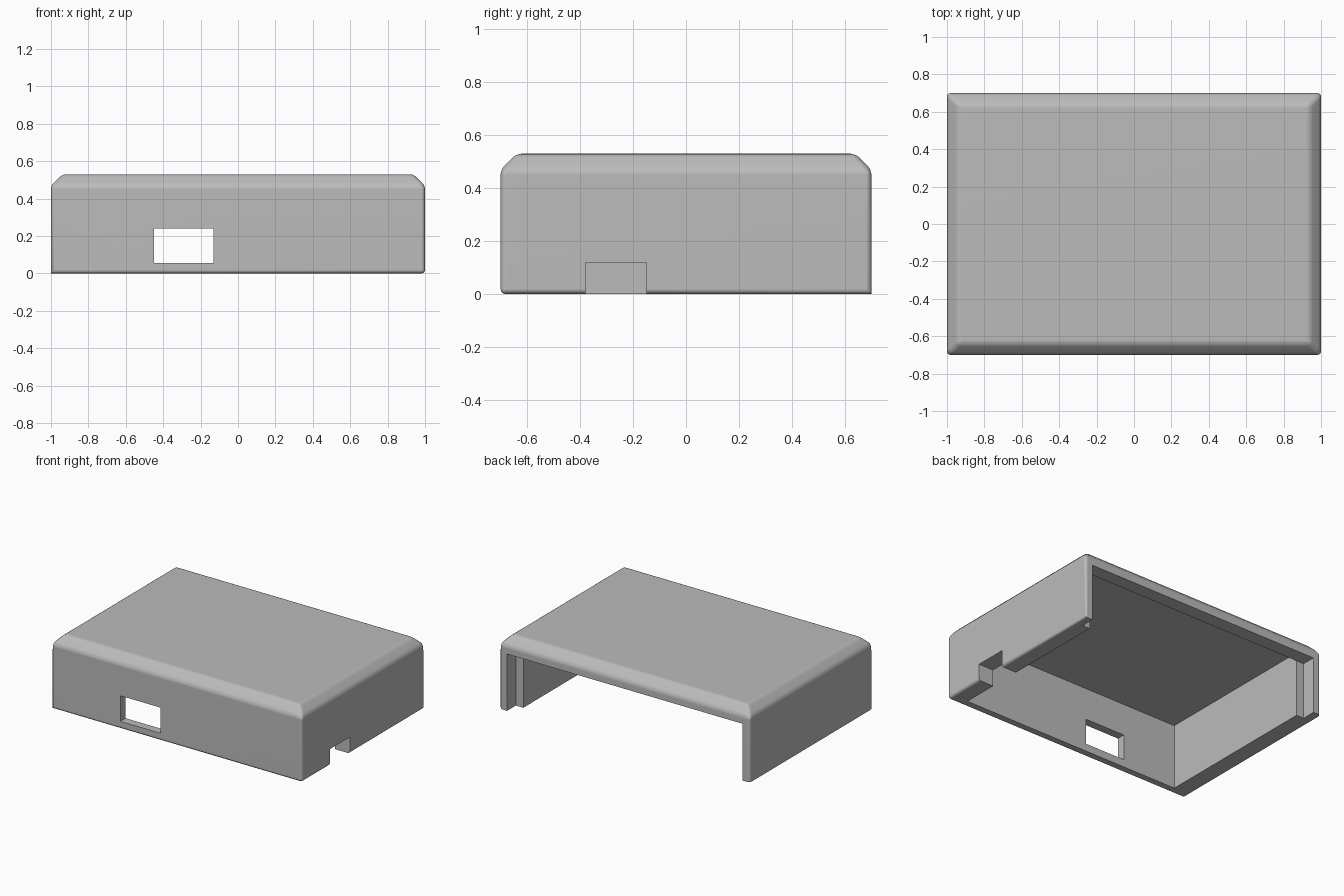
import bpy, bmesh

cube = bpy.data.objects.get("Cube")
if cube:
    bpy.data.objects.remove(cube, do_unlink=True)

W, D, H = 1.0, 0.7, 0.53      # half width, half depth, height
CHAMFER, ROUND = 0.06, 0.02
WALL, SIDE, REBATE, CEILING, HEADER = 0.06, 0.12, 0.1, 0.47, 0.41

grey = bpy.data.materials.new("grey_plastic")
grey.use_nodes = True
colour = (0.5, 0.5, 0.5, 1)
grey.diffuse_color = colour
grey.node_tree.nodes["Principled BSDF"].inputs["Base Color"].default_value = colour


def box_mesh(x, y, z):
    """bmesh box spanning the given (min, max) ranges"""
    bm = bmesh.new()
    bmesh.ops.create_cube(bm, size=1)
    for v in bm.verts:
        v.co = [r[0] if c < 0 else r[1] for c, r in zip(v.co, (x, y, z))]
    return bm


def add_object(name, bm):
    mesh = bpy.data.meshes.new(name)
    bm.to_mesh(mesh)
    bm.free()
    obj = bpy.data.objects.new(name, mesh)
    bpy.context.collection.objects.link(obj)
    mesh.materials.append(grey)
    return obj


def cut(target, name, x, y, z):
    """subtract a box from the target"""
    cutter = add_object(name, box_mesh(x, y, z))
    cutter.hide_render = True
    mod = target.modifiers.new(name, "BOOLEAN")
    mod.operation, mod.solver, mod.object = "DIFFERENCE", "EXACT", cutter
    bpy.context.view_layer.objects.active = target
    bpy.ops.object.modifier_apply(modifier=name)
    bpy.data.objects.remove(cutter, do_unlink=True)


def centre(edge):
    return (edge.verts[0].co + edge.verts[1].co) / 2


# Solid body: chamfered top, then softened outer edges
bm = box_mesh((-W, W), (-D, D), (0, H))
top = [e for e in bm.edges if centre(e).z > H - 0.01]
bmesh.ops.bevel(bm, geom=top, offset=CHAMFER, segments=1, affect="EDGES")


def softened(edge):
    c = centre(edge)
    if c.z < 0.01:                       # bottom: front and left edges only
        return c.y < -D + 0.01 or c.x > W - 0.01
    return True


bmesh.ops.bevel(bm, geom=[e for e in bm.edges if softened(e)], offset=ROUND,
                segments=3, profile=0.5, affect="EDGES", clamp_overlap=True)
bmesh.ops.recalc_face_normals(bm, faces=bm.faces)
cover = add_object("enclosure_cover", bm)

# Hollow inside, open rear, and rebate for a rear panel
inner = W - SIDE
cut(cover, "cavity", (-inner, inner), (-D + WALL, D - REBATE), (-0.2, CEILING))
cut(cover, "rear_opening", (-inner, inner), (0, D + 0.2), (-0.2, HEADER))
cut(cover, "rear_rebate", (-W + WALL, W - WALL), (D - REBATE, D + 0.2), (-0.2, HEADER))

# Front window and side cable notch
cut(cover, "front_window", (-0.45, -0.13), (-D - 0.2, -D + 0.2), (0.055, 0.24))
cut(cover, "side_notch", (W - 0.2, W + 0.2), (-0.38, -0.15), (-0.2, 0.12))

# Smooth rounded edges with flat main faces
bpy.ops.object.select_all(action="DESELECT")
cover.select_set(True)
bpy.context.view_layer.objects.active = cover
bpy.ops.object.shade_smooth_by_angle(angle=0.65)
weighted = cover.modifiers.new("flat_faces", "WEIGHTED_NORMAL")
weighted.keep_sharp = True
